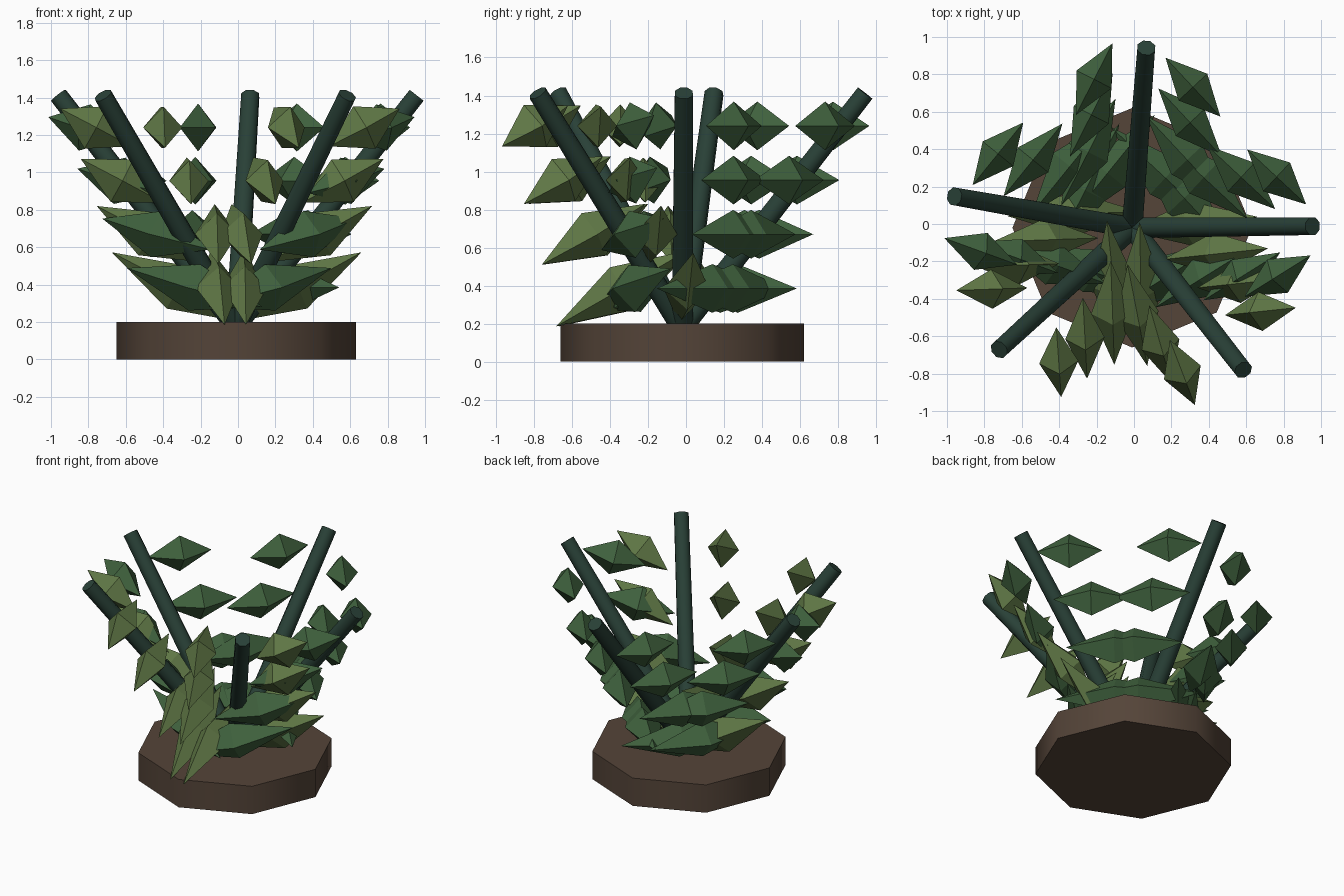
import bpy, bmesh
from math import radians, sin, cos, pi
from mathutils import Matrix, Vector

if "Cube" in bpy.data.objects:
    bpy.data.objects.remove(bpy.data.objects["Cube"])

CENTRE = Vector((-0.01, -0.02, 0))


def material(name, rgb):
    m = bpy.data.materials.new(name)
    m.diffuse_color = (*rgb, 1)
    m.use_nodes = True
    m.node_tree.nodes["Principled BSDF"].inputs["Base Color"].default_value = m.diffuse_color
    return m


def finish(name, bm, mat, matrix):
    bmesh.ops.recalc_face_normals(bm, faces=bm.faces)
    me = bpy.data.meshes.new(name)
    bm.to_mesh(me)
    bm.free()
    me.materials.append(mat)
    ob = bpy.data.objects.new(name, me)
    ob.matrix_world = matrix
    bpy.context.collection.objects.link(ob)
    return ob


def cylinder(name, a, b, r1, r2, sides, mat, spin=0):
    # smooth sides with sharp cap rims
    bm = bmesh.new()
    d = b - a
    bmesh.ops.create_cone(bm, cap_ends=True, segments=sides, radius1=r1,
                          radius2=r2, depth=d.length)
    for f in bm.faces:
        f.smooth = len(f.verts) == 4
    for e in bm.edges:
        e.smooth = all(f.smooth for f in e.link_faces)
    rot = d.to_track_quat('Z', 'Y').to_matrix().to_4x4()
    return finish(name, bm, mat, Matrix.Translation((a + b) / 2) @ rot
                  @ Matrix.Rotation(spin, 4, 'Z'))


def leaf(name, pos, half, yaw, pitch, mat):
    # stretched octahedron, long axis along x
    bm = bmesh.new()
    for axis in range(3):
        for s in (-1, 1):
            co = [0, 0, 0]
            co[axis] = s * half[axis]
            bm.verts.new(co)
    bmesh.ops.convex_hull(bm, input=bm.verts)
    rot = Matrix.Rotation(radians(yaw), 4, 'Z') @ Matrix.Rotation(-radians(pitch), 4, 'Y')
    finish(name, bm, mat, Matrix.Translation(pos) @ rot)


soil = material("soil_brown", (0.089, 0.058, 0.040))
bark = material("stem_green", (0.022, 0.052, 0.038))
dark = material("leaf_dark", (0.050, 0.120, 0.047))
light = material("leaf_light", (0.115, 0.185, 0.060))

# octagonal base
cylinder("base", CENTRE.copy(), CENTRE + Vector((0, 0, 0.2)), 0.64, 0.64, 8, soil)

# stems: angle, leaf colour, (yaw, pitch, yaw change per level) of the leaves on each side
stems = [
    (0.5, dark, (-43, 0, 0), (32, 15, 0)),
    (85.5, dark, (63, 0, 0), (133, 0, 0)),
    (170, dark, (160, 15, 0), (231, 0, 0)),
    (222.5, light, (274, -30, -1), (182, 28, 0)),
    (308, light, (6, 28, 0), (291, -30, -5)),
]
# leaf levels: radius along the stem, height, half length, half width
levels = [(0.775, 1.24, 0.215, 0.105), (0.585, 0.955, 0.25, 0.105),
          (0.385, 0.67, 0.32, 0.115), (0.18, 0.385, 0.40, 0.12)]

for i, (ang, mat, left, right) in enumerate(stems, 1):
    a = radians(ang)
    out = Vector((cos(a), sin(a), 0))
    side = Vector((-sin(a), cos(a), 0))
    cylinder(f"stem_{i}", CENTRE + Vector((0, 0, 0.18)),
             CENTRE + out * 0.965 + Vector((0, 0, 1.412)), 0.06, 0.051, 8, bark, pi / 8)
    for j, (r, z, length, width) in enumerate(levels):
        for sgn, (yaw, pitch, turn), tag in ((1, left, "left"), (-1, right, "right")):
            pos = CENTRE + out * r + side * 0.265 * sgn + Vector((0, 0, z))
            leaf(f"leaf_{i}_{j + 1}_{tag}", pos, (length, width, 0.128),
                 yaw + turn * j, pitch, mat)
